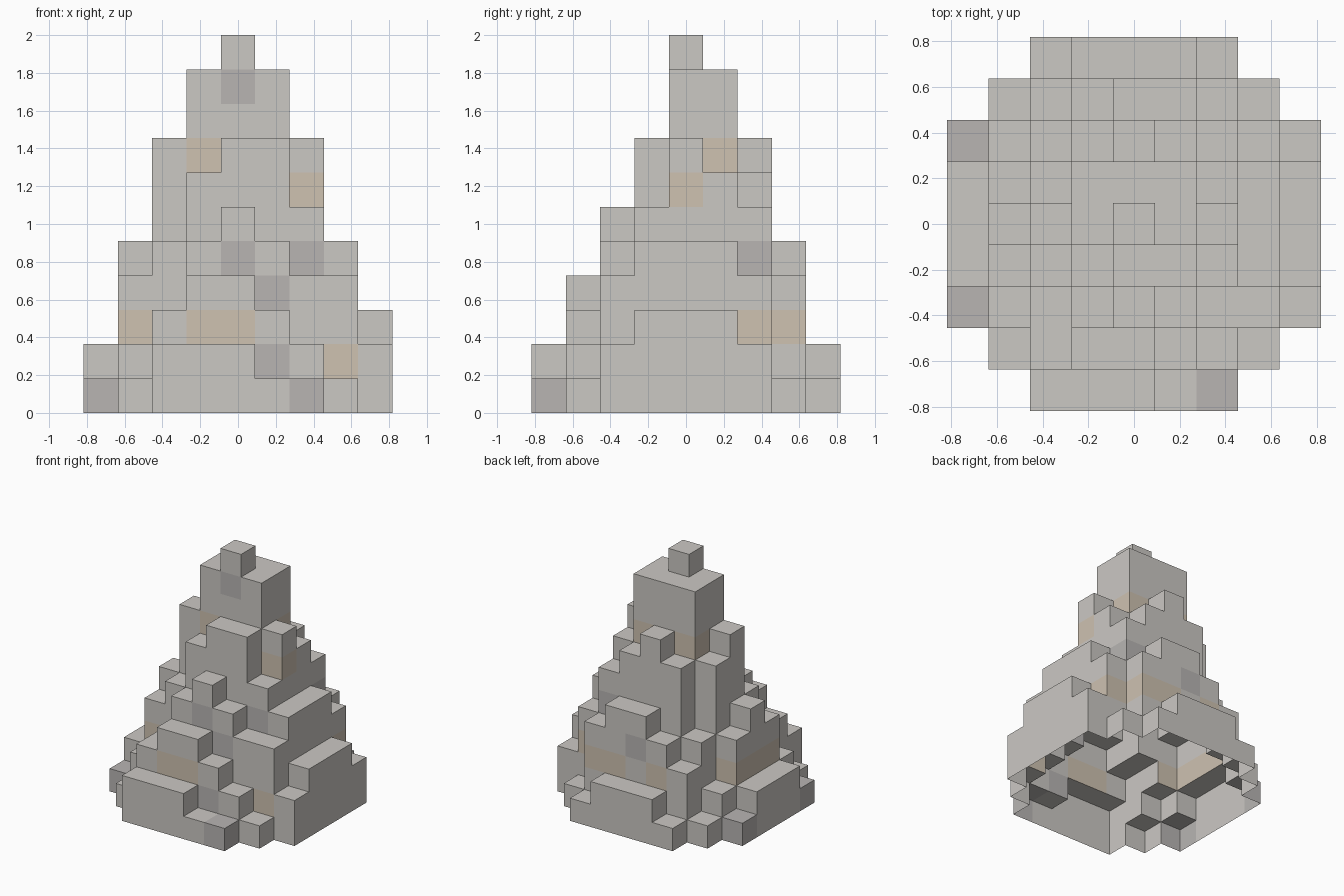
import bpy, bmesh

if "Cube" in bpy.data.objects:
    bpy.data.objects.remove(bpy.data.objects["Cube"])

U = 2 / 11          # block size
N = 9               # blocks per side

# Height of each block column, front row first, left to right
ROWS = ["002221100",
        "013443210",
        "123565442",
        "245788653",
        "258aba853",
        "247aaa753",
        "124787642",
        "013455410",
        "001222100"]
H = [[int(c, 16) for c in row] for row in ROWS]

# Blocks with a different stone shade: (column, row, level)
TAN = {(3, 4, 7), (6, 4, 6), (1, 3, 2), (1, 4, 2), (1, 5, 2), (3, 1, 2), (4, 1, 2),
       (7, 2, 1), (3, 5, 7), (4, 5, 7), (5, 5, 7), (6, 7, 2), (5, 7, 2), (3, 7, 2),
       (7, 6, 2)}
DARK = {(4, 2, 4), (5, 2, 3), (6, 3, 4), (5, 1, 1), (6, 6, 4), (4, 7, 3),
        (4, 4, 9), (0, 2, 0), (0, 6, 0), (6, 0, 0)}


def height(i, j):
    return H[j][i] if 0 <= i < N and 0 <= j < N else 0


def shade(block):
    return 1 if block in TAN else 2 if block in DARK else 0


bm = bmesh.new()


def quad(points, mat):
    verts = [bm.verts.new(((x - N / 2) * U, (y - N / 2) * U, z * U)) for x, y, z in points]
    bm.faces.new(verts).material_index = mat


# Open-bottomed shell: one top per column, walls where a neighbour is lower
for j in range(N):
    for i in range(N):
        h = height(i, j)
        if not h:
            continue
        c = [(i, j), (i + 1, j), (i + 1, j + 1), (i, j + 1)]
        quad([(x, y, h) for x, y in c], shade((i, j, h - 1)))
        for s, (di, dj) in enumerate([(0, -1), (1, 0), (0, 1), (-1, 0)]):
            a, b = c[s], c[(s + 1) % 4]
            for k in range(height(i + di, j + dj), h):
                quad([(*a, k), (*b, k), (*b, k + 1), (*a, k + 1)], shade((i, j, k)))

bmesh.ops.remove_doubles(bm, verts=bm.verts, dist=0.001)
mesh = bpy.data.meshes.new("rock_spire")
bm.to_mesh(mesh)
bm.free()

# Stone shades
for name, col in [("stone", (0.60, 0.58, 0.55)), ("tan_stone", (0.62, 0.54, 0.44)),
                  ("dark_stone", (0.48, 0.46, 0.45))]:
    mat = bpy.data.materials.new(name)
    mat.diffuse_color = (*col, 1)
    mat.use_nodes = True
    mat.node_tree.nodes["Principled BSDF"].inputs["Base Color"].default_value = mat.diffuse_color
    mesh.materials.append(mat)

bpy.context.collection.objects.link(bpy.data.objects.new("rock_spire", mesh))
